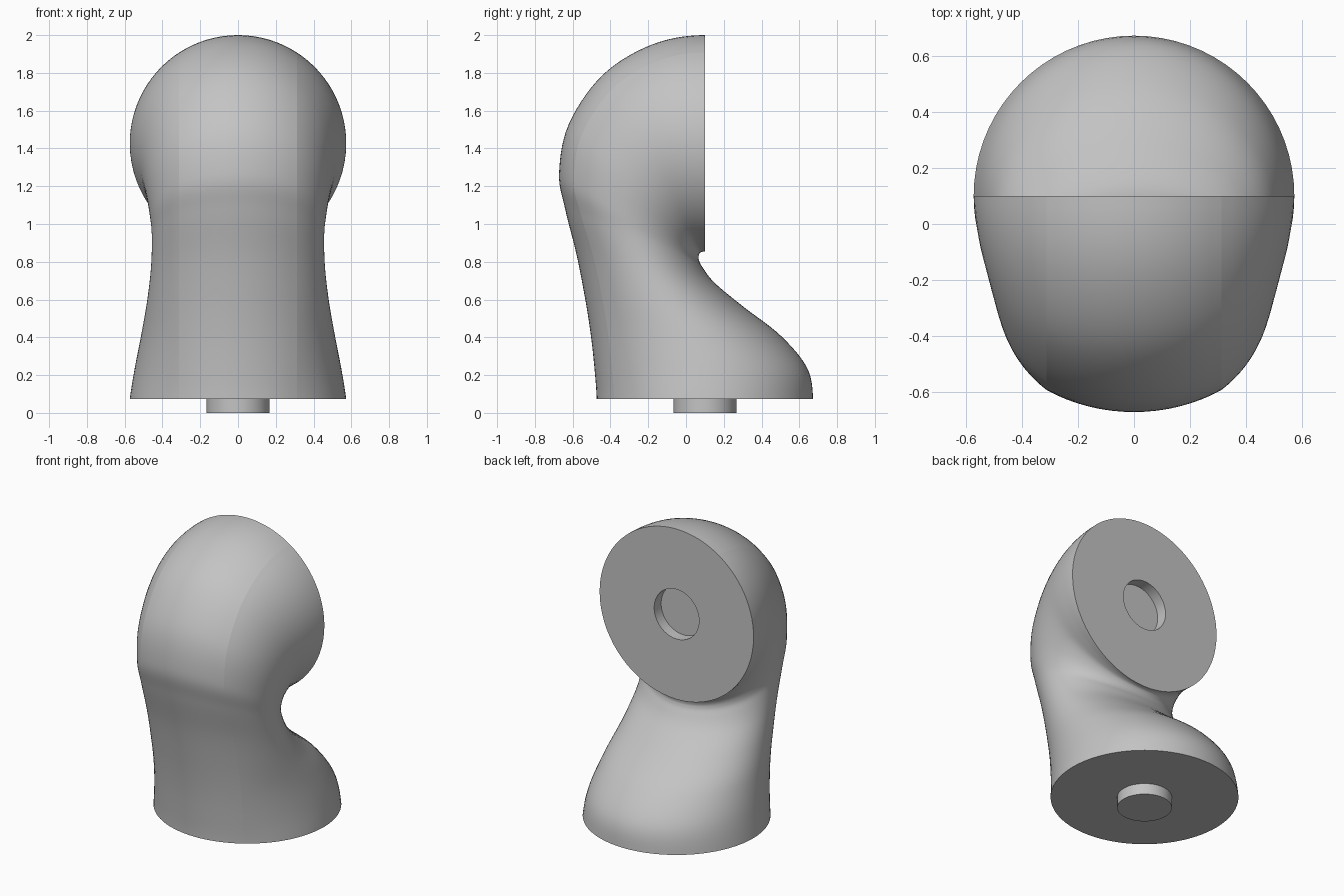
import bpy, bmesh
from math import sin, cos, asin, sqrt, pi
from mathutils import Vector

cube = bpy.data.objects.get("Cube")
if cube:
    bpy.data.objects.remove(cube)

R = 0.573          # radius of both flat ends
PEG_R = 0.167
PEG_DEPTH = 0.074
MID_Y = 0.1

# Rails of the elbow: outer y, outer z, inner y, inner z, half width
# The first and last rows only steer the end tangents
RAILS = [Vector(row) for row in (
    (-0.475, -0.09, 0.66, -0.09, 0.59),
    (-0.473, 0.074, 0.673, 0.074, R),
    (-0.485, 0.24, 0.64, 0.24, 0.546),
    (-0.505, 0.42, 0.50, 0.41, 0.512),
    (-0.535, 0.61, 0.30, 0.565, 0.482),
    (-0.58, 0.84, 0.15, 0.69, 0.461),
    (-0.64, 1.08, 0.085, 0.775, 0.456),
    (-0.672, 1.27, 0.068, 0.81, 0.465),
    (-0.62, 1.53, 0.067, 0.83, 0.487),
    (-0.44, 1.79, 0.072, 0.845, 0.518),
    (-0.18, 1.95, 0.083, 0.852, 0.555),
    (MID_Y, 2.0, MID_Y, 0.854, R),
    (0.38, 1.95, 0.117, 0.852, 0.56),
)]


def smooth_path(keys, steps):
    """Smooth interpolation through the keys, skipping the two end guides."""
    for a, b, c, d in zip(keys, keys[1:], keys[2:], keys[3:]):
        for i in range(steps):
            t = i / steps
            yield (b * 2 + (c - a) * t + (a * 2 - b * 5 + c * 4 - d) * t**2
                   + (b * 3 - a - c * 3 + d) * t**3) / 2
    yield keys[-2]


ARC, SIDE, BACK = 8, 14, 18      # segments on half a section
CREASE_ANGLE = 0.576             # where the round front meets the sides


def section(rail):
    """Closed ring: round front arc, elliptical sides and back."""
    oy, oz, iy, iz, w = rail
    outer, inner = Vector((0, oy, oz)), Vector((0, iy, iz))
    depth = (inner - outer).length
    along = (inner - outer) / depth
    mid = depth / 2
    cx, cv = R * sin(CREASE_ANGLE), R * (1 - cos(CREASE_ANGLE))
    start = asin(cx / w)
    reach = (mid - cv) / cos(start)
    half = []
    for i in range(ARC):
        a = CREASE_ANGLE * i / ARC
        half.append((R * sin(a), R * (1 - cos(a))))
    for i in range(SIDE):
        a = start + (pi / 2 - start) * i / SIDE
        half.append((w * sin(a), mid - reach * cos(a)))
    for i in range(BACK + 1):
        a = pi / 2 * i / BACK
        half.append((w * cos(a), mid + (depth - mid) * sin(a)))
    half[-1] = (0, depth)
    pts = half + [(-x, v) for x, v in half[-2:0:-1]]
    return [outer + along * v + Vector((x, 0, 0)) for x, v in pts]


bm = bmesh.new()


def add_ring(points):
    return [bm.verts.new(p) for p in points]


def bridge(a, b):
    n = len(a)
    for i in range(n):
        j = (i + 1) % n
        bm.faces.new((a[i], a[j], b[j], b[i])).smooth = True


def sharpen(ring):
    for a, b in zip(ring, ring[1:] + ring[:1]):
        bm.edges.get((a, b)).smooth = False


def end_cap(ring, centre, offset):
    """Flat end with a round step: a peg or a socket."""
    k = PEG_R / R
    rim = add_ring([centre + (v.co - centre) * k for v in ring])
    tip = add_ring([v.co + offset for v in rim])
    bridge(ring, rim)
    bridge(rim, tip)
    bm.faces.new(tip)
    for loop in (ring, rim, tip):
        sharpen(loop)


# Lofted elbow body
rings = [add_ring(section(r)) for r in smooth_path(RAILS, 7)]
for a, b in zip(rings, rings[1:]):
    bridge(a, b)
    for i in (ARC, -ARC):        # creases beside the front arc
        bm.edges.get((a[i], b[i])).smooth = False

# Peg below, socket in the back face
end_cap(rings[0], Vector((0, MID_Y, PEG_DEPTH)), Vector((0, 0, -PEG_DEPTH)))
end_cap(rings[-1], Vector((0, MID_Y, 2 - R)), Vector((0, -PEG_DEPTH, 0)))
bmesh.ops.recalc_face_normals(bm, faces=bm.faces)

mesh = bpy.data.meshes.new("elbow_body")
bm.to_mesh(mesh)
bm.free()
body = bpy.data.objects.new("elbow_body", mesh)
bpy.context.collection.objects.link(body)

# Plain grey
grey = bpy.data.materials.new("plain_grey")
grey.use_nodes = True
colour = (0.55, 0.55, 0.55, 1)
grey.diffuse_color = colour
grey.node_tree.nodes["Principled BSDF"].inputs["Base Color"].default_value = colour
mesh.materials.append(grey)
